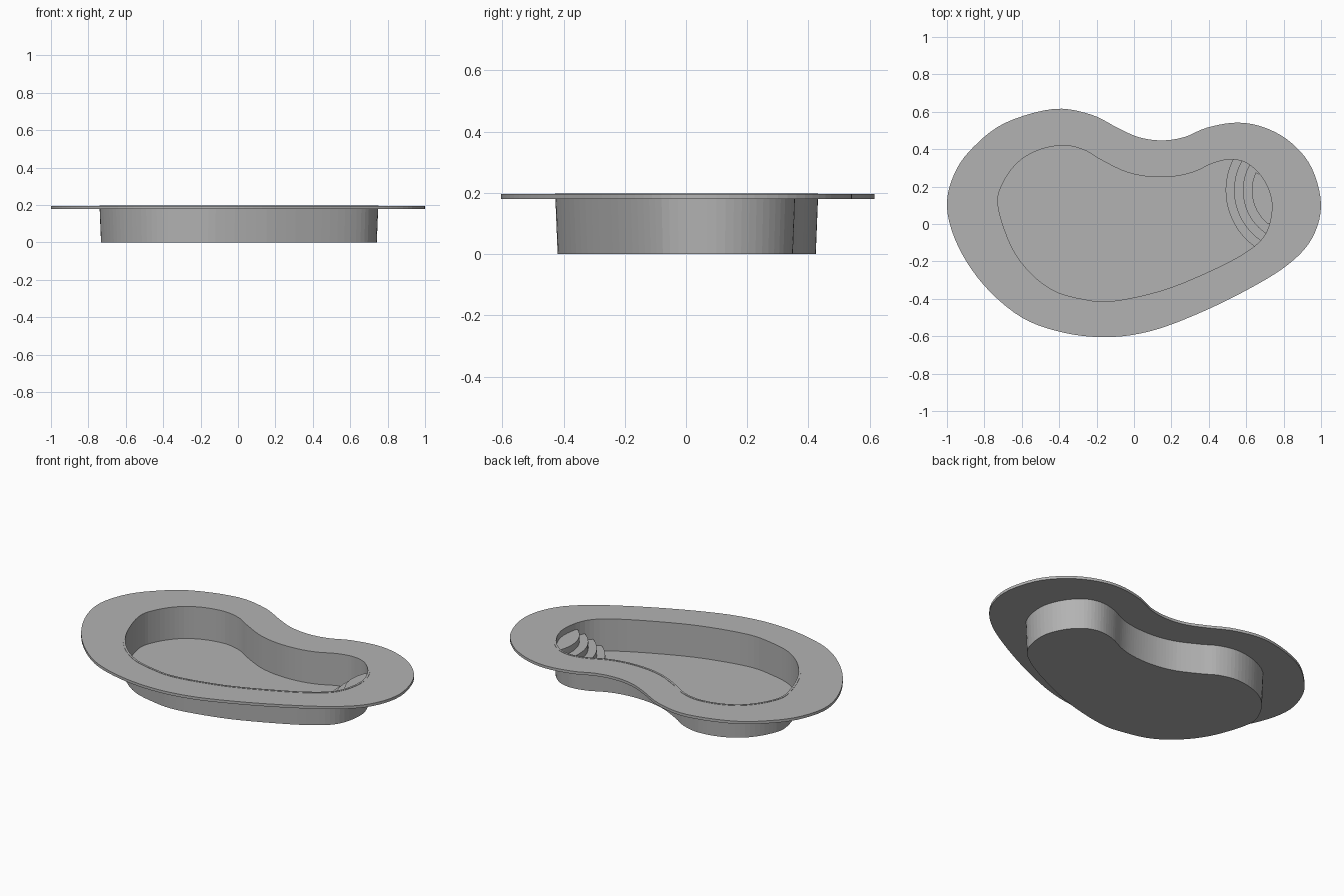
import bpy, bmesh, math
from mathutils import Vector

if "Cube" in bpy.data.objects:
    bpy.data.objects.remove(bpy.data.objects["Cube"])

stone = bpy.data.materials.new("pale_grey")
stone.use_nodes = True
grey = (0.45, 0.45, 0.45, 1)
stone.diffuse_color = grey
stone.node_tree.nodes["Principled BSDF"].inputs["Base Color"].default_value = grey

# Clockwise control points of the two kidney outlines
DECK = [(-1, .09), (-.96, .27), (-.86, .41), (-.69, .54), (-.43, .615),
        (-.23, .585), (-.08, .51), (.03, .463), (.15, .447), (.27, .465),
        (.39, .515), (.55, .542), (.70, .515), (.84, .435), (.95, .30),
        (1, .1), (.95, -.08), (.82, -.22), (.60, -.355), (.33, -.485),
        (.08, -.575), (-.15, -.605), (-.38, -.58), (-.60, -.50), (-.80, -.33),
        (-.94, -.12)]
POOL = [(-.727, .1), (-.70, .22), (-.62, .33), (-.51, .395), (-.38, .42),
        (-.27, .397), (-.18, .345), (-.06, .285), (.04, .258), (.14, .25),
        (.24, .258), (.33, .282), (.43, .328), (.53, .345), (.62, .315),
        (.70, .225), (.738, .1), (.705, -.05), (.60, -.15), (.40, -.255),
        (.15, -.355), (-.12, -.413), (-.28, -.40), (-.43, -.355),
        (-.56, -.255), (-.66, -.11)]


def smooth_loop(points, steps=5):
    """Closed Catmull-Rom curve through the points."""
    pts = [Vector(p) for p in points]
    n, out = len(pts), []
    for i in range(n):
        a, b, c, d = (pts[(i + k) % n] for k in (-1, 0, 1, 2))
        for s in range(steps):
            t = s / steps
            out.append(b + ((c - a) * t + (2 * a - 5 * b + 4 * c - d) * t ** 2
                            + (3 * b - a - 3 * c + d) * t ** 3) / 2)
    return out


def offset(loop, amount):
    """Move a clockwise loop outward."""
    out = []
    for i, p in enumerate(loop):
        t = (loop[(i + 1) % len(loop)] - loop[i - 1]).normalized()
        out.append(p + Vector((-t.y, t.x)) * amount)
    return out


def build(name, rings, cap_start=False, cap_end=False, closed=False):
    """Bridge (outline, height) rings into one object."""
    bm = bmesh.new()
    loops = [[bm.verts.new((p.x, p.y, z)) for p in ring] for ring, z in rings]
    pairs = list(zip(loops, loops[1:]))
    if closed:
        pairs.append((loops[-1], loops[0]))
    for low, high in pairs:
        for i in range(len(low)):
            bm.faces.new((low[i - 1], low[i], high[i], high[i - 1]))
    if cap_start:
        bm.faces.new(loops[0])
    if cap_end:
        bm.faces.new(loops[-1])
    bmesh.ops.recalc_face_normals(bm, faces=bm.faces)
    mesh = bpy.data.meshes.new(name)
    bm.to_mesh(mesh)
    bm.free()
    mesh.materials.append(stone)
    obj = bpy.data.objects.new(name, mesh)
    bpy.context.collection.objects.link(obj)
    return obj


deck = smooth_loop(DECK)
pool = smooth_loop(POOL)

# Flat surround with the pool opening
hole = offset(pool, .008)
build("deck", [(deck, .18), (deck, .196), (hole, .196), (hole, .18)], closed=True)

# Basin shell: slightly flared outside, thin coping, straight inside, floor
build("basin", [(offset(pool, .004), 0), (offset(pool, .012), .198),
                (pool, .198), (pool, .006)], cap_start=True, cap_end=True)

# Curved entry steps: concentric arcs trimmed by the pool wall
centre = Vector((.86, .18))
for number, radius in enumerate((.37, .325, .278, .23), 1):
    wall = [p for p in pool if (p - centre).length < radius]
    start, end = (math.atan2(p.y - centre.y, p.x - centre.x) % math.tau
                  for p in (wall[-1], wall[0]))
    arc = [centre + radius * Vector((math.cos(a), math.sin(a)))
           for a in (start + (end - start) * k / 16 for k in range(17))]
    outline = wall + arc
    build(f"entry_step_{number}", [(outline, .004), (outline, .04 * number)],
          cap_start=True, cap_end=True)
